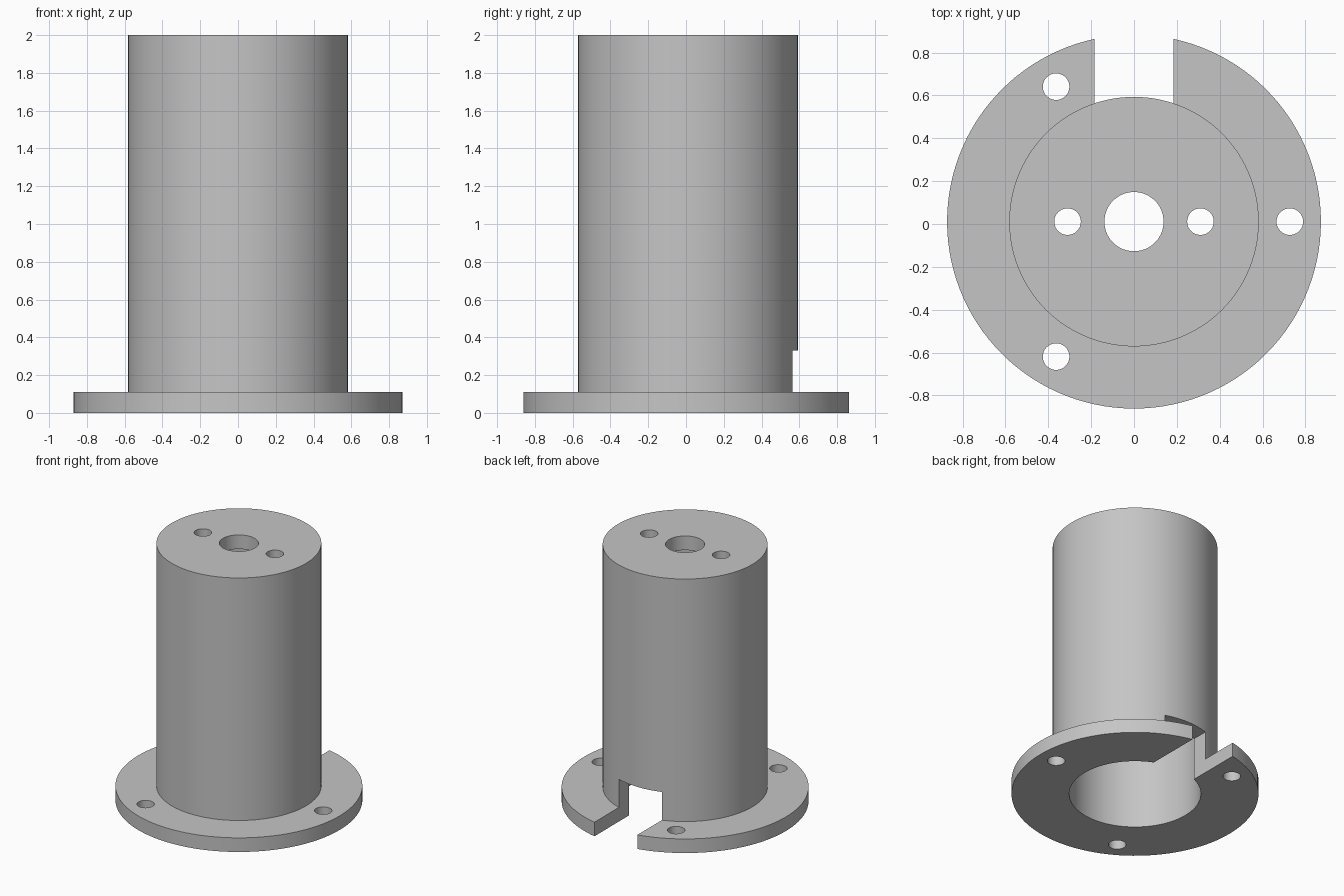
import bpy
import bmesh
from math import cos, sin, tau, radians
from mathutils import Matrix, Vector

default = bpy.data.objects.get("Cube")
if default:
    bpy.data.objects.remove(default, do_unlink=True)

AXIS_Y = 0.011          # the rear slot shifts the round axis slightly back
FLANGE_R, FLANGE_H = 0.872, 0.11
TUBE_R, BORE_R, HEIGHT = 0.582, 0.465, 2.0
CAP_H, SHAFT_R = 0.11, 0.138
SCREW_R, BOLT_CIRCLE, CAP_SCREW_X = 0.062, 0.727, 0.31
SLOT_HALF, SLOT_TOP = 0.185, 0.33

grey = bpy.data.materials.new("plain grey")
grey.use_nodes = True
grey.diffuse_color = (0.56, 0.56, 0.56, 1)
grey.node_tree.nodes["Principled BSDF"].inputs["Base Color"].default_value = grey.diffuse_color


def make_object(name, bm):
    bmesh.ops.recalc_face_normals(bm, faces=bm.faces)
    mesh = bpy.data.meshes.new(name)
    bm.to_mesh(mesh)
    bm.free()
    mesh.materials.append(grey)
    obj = bpy.data.objects.new(name, mesh)
    bpy.context.collection.objects.link(obj)
    return obj


def lathe(name, profile, steps=120):
    """Revolve a closed (radius, z) profile around the vertical axis."""
    bm = bmesh.new()
    rings = []
    for i in range(steps):
        a = tau * i / steps
        rings.append([bm.verts.new((r * cos(a), AXIS_Y + r * sin(a), z)) for r, z in profile])
    n = len(profile)
    for i, ring in enumerate(rings):
        after = rings[(i + 1) % steps]
        for j in range(n):
            k = (j + 1) % n
            bm.faces.new((ring[j], after[j], after[k], ring[k]))
    return make_object(name, bm)


def add_drill(bm, x, y, z, depth):
    bmesh.ops.create_cone(bm, cap_ends=True, segments=40, radius1=SCREW_R, radius2=SCREW_R,
                          depth=depth, matrix=Matrix.Translation((x, AXIS_Y + y, z)))


# Hollow flanged tube with a capped top and a central shaft hole
body = lathe("flanged_tube", [
    (BORE_R, 0), (FLANGE_R, 0), (FLANGE_R, FLANGE_H), (TUBE_R, FLANGE_H),
    (TUBE_R, HEIGHT), (SHAFT_R, HEIGHT), (SHAFT_R, HEIGHT - CAP_H), (BORE_R, HEIGHT - CAP_H)])

# Screw holes: three in the flange, two in the cap
bm = bmesh.new()
for angle in (0, 120, 240):
    a = radians(angle)
    add_drill(bm, BOLT_CIRCLE * cos(a), BOLT_CIRCLE * sin(a), FLANGE_H / 2, FLANGE_H * 2)
for side in (-1, 1):
    add_drill(bm, side * CAP_SCREW_X, 0, HEIGHT - CAP_H / 2, CAP_H * 2)
drills = make_object("screw_hole_cutter", bm)

# Rear slot through the flange and the tube wall
bm = bmesh.new()
bmesh.ops.create_cube(bm, size=1)
bmesh.ops.scale(bm, vec=Vector((SLOT_HALF * 2, 1, SLOT_TOP + 0.1)), verts=bm.verts)
bmesh.ops.translate(bm, vec=Vector((0, 0.6, (SLOT_TOP - 0.1) / 2)), verts=bm.verts)
slot = make_object("rear_slot_cutter", bm)

bpy.ops.object.select_all(action='DESELECT')
bpy.context.view_layer.objects.active = body
body.select_set(True)
for cutter in (drills, slot):
    cutter.hide_render = True
    mod = body.modifiers.new(cutter.name, 'BOOLEAN')
    mod.operation = 'DIFFERENCE'
    mod.solver = 'EXACT'
    mod.object = cutter
    bpy.ops.object.modifier_apply(modifier=mod.name)
    bpy.data.objects.remove(cutter, do_unlink=True)

bpy.ops.object.shade_smooth_by_angle(angle=radians(30))
